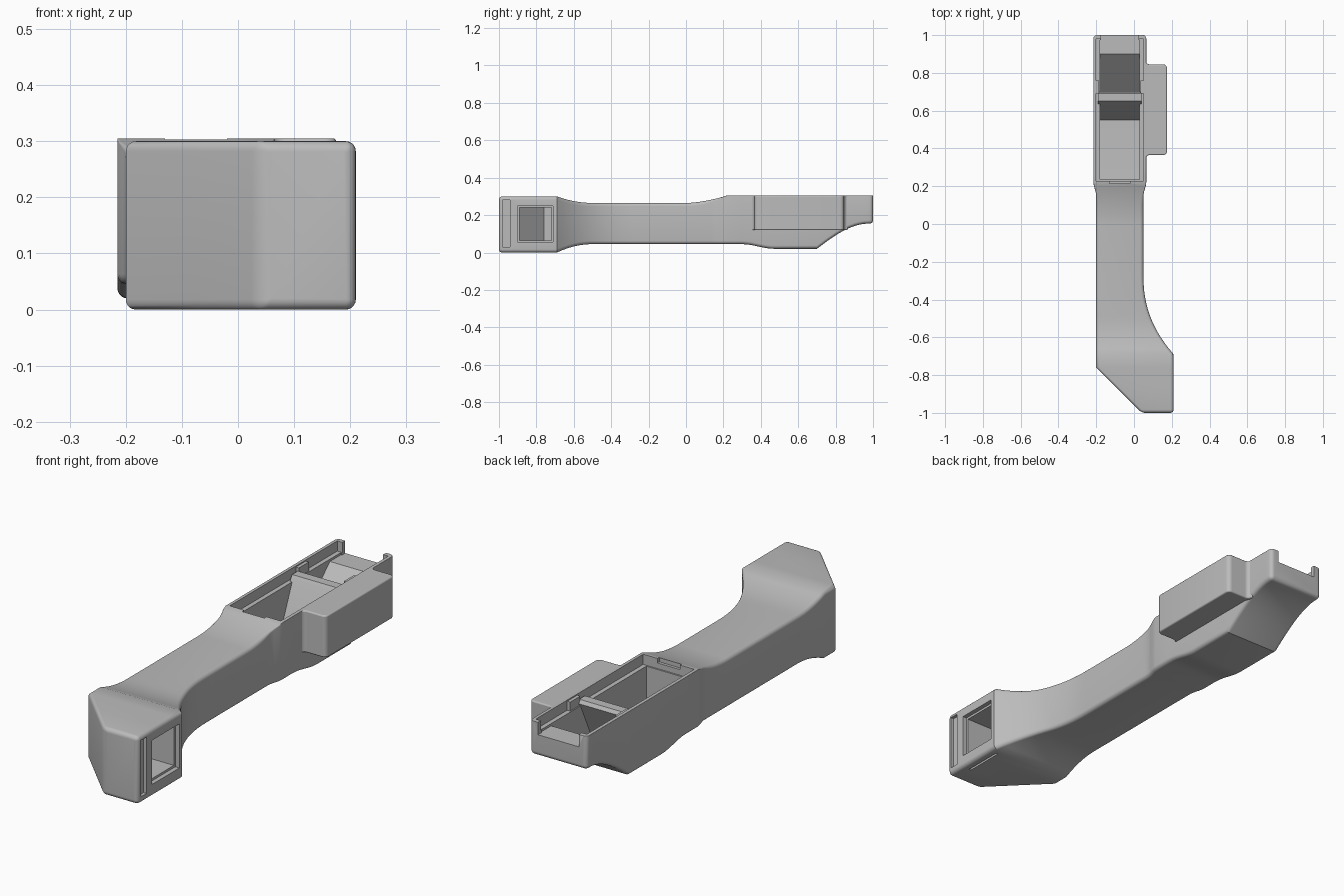
import bpy, bmesh, math

cube = bpy.data.objects.get("Cube")
if cube:
    bpy.data.objects.remove(cube, do_unlink=True)

grey = bpy.data.materials.new("plain grey")
grey.use_nodes = True
GREY = (0.5, 0.5, 0.5, 1)
grey.diffuse_color = GREY
grey.node_tree.nodes["Principled BSDF"].inputs["Base Color"].default_value = GREY


def finish(name, bm):
    bmesh.ops.recalc_face_normals(bm, faces=bm.faces)
    mesh = bpy.data.meshes.new(name)
    bm.to_mesh(mesh)
    bm.free()
    mesh.materials.append(grey)
    ob = bpy.data.objects.new(name, mesh)
    bpy.context.collection.objects.link(ob)
    return ob


def prism(name, points, axis, lo, hi):
    """Extrude a flat outline along x (points are y, z) or z (points are x, y)."""
    bm = bmesh.new()
    place = (lambda p, d: (d, *p)) if axis == "x" else (lambda p, d: (*p, d))
    face = bm.faces.new([bm.verts.new(place(p, lo)) for p in points])
    ext = bmesh.ops.extrude_face_region(bm, geom=[face])
    shift = (hi - lo, 0, 0) if axis == "x" else (0, 0, hi - lo)
    bmesh.ops.translate(bm, vec=shift, verts=[g for g in ext["geom"] if isinstance(g, bmesh.types.BMVert)])
    return finish(name, bm)


def box(name, x0, x1, y0, y1, z0, z1):
    return prism(name, [(x0, y0), (x1, y0), (x1, y1), (x0, y1)], "z", z0, z1)


def cut(target, cutter):
    mod = target.modifiers.new("cut", "BOOLEAN")
    mod.operation = "DIFFERENCE"
    mod.solver = "EXACT"
    mod.object = cutter
    bpy.context.view_layer.objects.active = target
    bpy.ops.object.modifier_apply(modifier=mod.name)
    bpy.data.objects.remove(cutter, do_unlink=True)


def smooth(ob, angle=28):
    bpy.ops.object.select_all(action="DESELECT")
    ob.select_set(True)
    bpy.context.view_layer.objects.active = ob
    bpy.ops.object.shade_smooth_by_angle(angle=math.radians(angle))


def ramp(y, a, b, power=1):
    return min(max((y - a) / (b - a), 0), 1) ** power


def ease(t):
    return t * t * (3 - 2 * t)


# Outline of the body at each station along its length
def section(y):
    left = -0.2 + 0.24 * ramp(y, -0.76, -1) - 0.015 * ease(ramp(y, 0.15, 0.22))
    right = 0.05 + 0.16 * ramp(y, -0.27, -0.69, 2.3) + 0.015 * ease(ramp(y, 0.15, 0.22))
    low = 0.045 * (1 - ramp(y, -0.5, -0.69, 2)) - 0.025 * ease(ramp(y, 0.3, 0.47))
    low += 0.135 * math.sin(ramp(y, 0.7, 0.98) * math.pi / 2)
    high = 0.265 + 0.035 * ramp(y, -0.5, -0.69, 2) + 0.04 * ramp(y, 0, 0.22, 1.7)
    return left, right, low, high


# Body: rounded sections lofted from head to tail
R = 0.018
ARC = [i * math.pi / 10 for i in range(6)]
stations = [(-1 + R * (1 - math.sin(a)), R * (1 - math.cos(a)), 0) for a in reversed(ARC)]
stations += [(y, 0, 0) for y in (-0.88, -0.76, 0, 0.22, 0.3, 0.7)]
for a, b, n in ((-0.69, -0.27, 14), (0.02, 0.2, 8), (0.33, 0.47, 6), (0.72, 0.98, 10)):
    stations += [(a + (b - a) * i / n, 0, 0) for i in range(n + 1)]
stations += [(1 - R * (1 - math.sin(a)), 0, R * (1 - math.cos(a))) for a in ARC[1:]]
stations.sort()

bm = bmesh.new()
rings = []
for y, front, back in stations:
    x0, x1, z0, z1 = section(y)
    inset = front + back
    x0, x1, z0, z1 = x0 + inset, x1 - inset, z0 + inset, z1 - front
    r_low = max(R - inset, 0.003)
    r_top = max(r_low * (1 - ramp(y, 0.1, 0.22)), 0.002)
    ring = []
    for cx, cz, sx, sz, r, start in ((x1, z1, 1, 1, r_top, 0), (x0, z1, -1, 1, r_top, 1),
                                     (x0, z0, -1, -1, r_low, 2), (x1, z0, 1, -1, r_low, 3)):
        for a in ARC:
            t = a + start * math.pi / 2
            ring.append(bm.verts.new((cx - sx * r + r * math.cos(t), y, cz - sz * r + r * math.sin(t))))
    rings.append(ring)
for a, b in zip(rings, rings[1:]):
    for i in range(len(a)):
        j = (i + 1) % len(a)
        bm.faces.new((a[i], a[j], b[j], b[i]))
bm.faces.new(rings[0])
bm.faces.new(rings[-1])
body = finish("handle_body", bm)

# Open tray with a sloping floor, a stepped rim and a notch in the end wall
floor = [(0.235, 0.4), (0.235, 0.08), (0.48, 0.06), (0.7, 0.06), (0.9, 0.25), (0.975, 0.25), (0.975, 0.4)]
cut(body, prism("tray_cutter", floor, "x", -0.18, 0.03))
cut(body, box("rim_cutter", -0.2, 0.05, 0.228, 0.98, 0.26, 0.4))
cut(body, box("notch_cutter", -0.175, 0.025, 0.9, 1.1, 0.25, 0.4))
cut(body, box("tab_slot_cutter", -0.13, -0.02, 0.215, 0.25, 0.285, 0.4))

# Window in the head, with a stepped frame and a narrow slot beside it
window = [(0.3, -0.89), (0.02, -0.89), (-0.11, -0.76), (-0.11, -0.72), (0.3, -0.72)]
cut(body, prism("window_cutter", window, "z", 0.065, 0.24))
cut(body, box("frame_cutter", 0.19, 0.3, -0.9, -0.71, 0.055, 0.25))
cut(body, box("slot_cutter", 0.195, 0.3, -0.98, -0.94, 0.03, 0.28))
cut(body, box("base_slot_cutter", 0.165, 0.175, -0.9, -0.72, -0.1, 0.012))
smooth(body)

# Side block with flared joints to the body
F = 0.02
flare = [(0.063 + F * (1 - math.sin(a)), F * (1 - math.cos(a))) for a in ARC]
outline = [(0.052, 0.365 - F)] + [(x, 0.365 - F + d) for x, d in reversed([(x, F - e) for x, e in flare])][::-1]
outline = [(0.052, 0.345)] + [(0.063 + F * (1 - math.cos(a)), 0.345 + F * math.sin(a)) for a in ARC]
outline += [(0.175 - F + F * math.sin(a), 0.365 + F * (1 - math.cos(a))) for a in ARC]
outline += [(x, 1.21 - y) for x, y in reversed(outline)]
side = prism("side_block", outline, "z", 0.12, 0.305)
bevel = side.modifiers.new("soft edges", "BEVEL")
bevel.width = 0.01
bevel.segments = 3
bevel.limit_method = "ANGLE"
bevel.angle_limit = math.radians(60)
smooth(side, 40)

# Slanted divider across the tray
divider = prism("tray_divider", [(0.55, 0.058), (0.6, 0.058), (0.7, 0.27), (0.69, 0.285), (0.65, 0.285), (0.64, 0.27)],
                "x", -0.19, 0.04)
smooth(divider)
for x in (-0.2, 0.035):
    box("divider_clip", x, x + 0.015, 0.69, 0.76, 0.25, 0.3)
